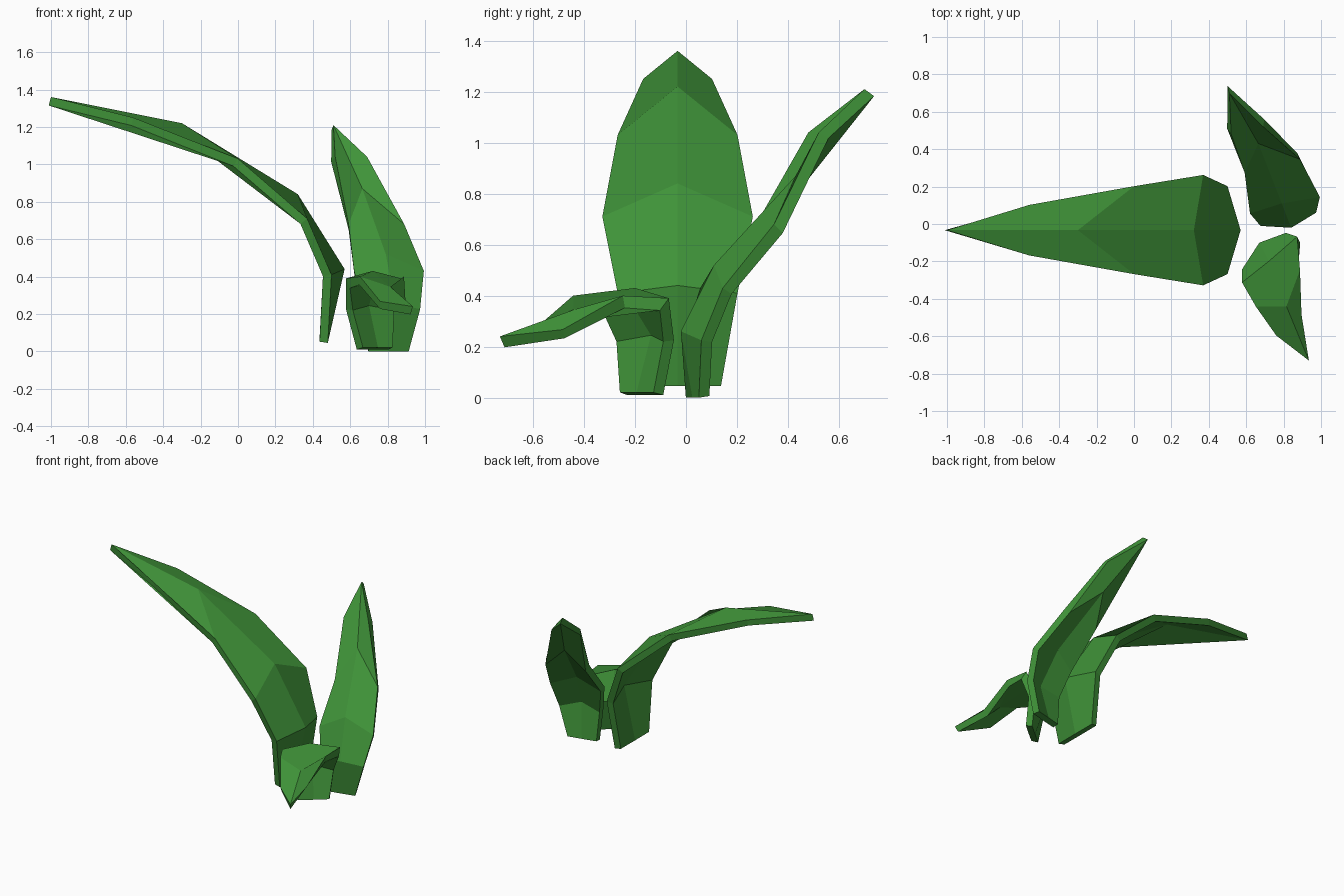
import bpy
import bmesh
from mathutils import Vector

cube = bpy.data.objects.get("Cube")
if cube:
    bpy.data.objects.remove(cube, do_unlink=True)

# Single leaf colour
green = bpy.data.materials.new("leaf_green")
color = (0.05, 0.29, 0.04, 1)
green.use_nodes = True
green.diffuse_color = color
shader = green.node_tree.nodes["Principled BSDF"]
shader.inputs["Base Color"].default_value = color
shader.inputs["Roughness"].default_value = 0.9

# Half width of a full-size leaf at each row, from tip to base
HALF_WIDTHS = (0.135, 0.235, 0.295, 0.235, 0.17)
THICKNESS = 0.045


def make_leaf(name, tip, rows, ridge, across, scale):
    """Folded leaf: rows are edge midpoints, ridge is the raised centre fold."""
    bm = bmesh.new()
    across = Vector(across).normalized()
    tip_vert = bm.verts.new(tip)
    left, right = [], []
    for row, half in zip(rows, HALF_WIDTHS):
        offset = across * half * scale
        left.append(bm.verts.new(Vector(row) - offset))
        right.append(bm.verts.new(Vector(row) + offset))
    centre = [bm.verts.new(p) for p in ridge]
    centre.append(bm.verts.new(rows[-1]))

    # Pointed end, then pairs of panels down to the base
    bm.faces.new((left[1], centre[0], tip_vert, left[0]))
    bm.faces.new((centre[0], right[1], right[0], tip_vert))
    for i in range(len(centre) - 1):
        bm.faces.new((left[i + 2], centre[i + 1], centre[i], left[i + 1]))
        bm.faces.new((centre[i + 1], right[i + 2], right[i + 1], centre[i]))

    mesh = bpy.data.meshes.new(name)
    bm.to_mesh(mesh)
    bm.free()
    mesh.materials.append(green)
    leaf = bpy.data.objects.new(name, mesh)
    bpy.context.collection.objects.link(leaf)

    # Thickness grows to the inner side of the curl
    solid = leaf.modifiers.new("thickness", "SOLIDIFY")
    solid.thickness = THICKNESS
    solid.offset = -1
    solid.use_even_offset = True
    return leaf


# Large leaf arching to the right
mid = -0.033
make_leaf(
    "large_leaf",
    tip=(-1, mid, 1.36),
    rows=[(x, mid, z) for x, z in
          ((-0.56, 1.25), (0, 1.03), (0.37, 0.71), (0.5, 0.41), (0.48, 0.045))],
    ridge=[(x, mid, z) for x, z in ((-0.3, 1.22), (0.32, 0.84), (0.57, 0.44))],
    across=(0, 1, 0),
    scale=1,
)

# Medium leaf leaning to the back
make_leaf(
    "back_leaf",
    tip=(0.51, 0.7, 1.21),
    rows=[(0.605, 0.5, 1.04), (0.74, 0.31, 0.68), (0.807, 0.1, 0.43),
          (0.825, 0.025, 0.225), (0.805, 0.025, 0)],
    ridge=[(0.665, 0.43, 0.87), (0.79, 0.11, 0.52), (0.84, -0.02, 0.26)],
    across=(0.97, 0.23, 0),
    scale=0.65,
)

# Drooping leaf at the front
make_leaf(
    "front_leaf",
    tip=(0.935, -0.73, 0.24),
    rows=[(0.828, -0.54, 0.267), (0.77, -0.345, 0.4), (0.725, -0.19, 0.39),
          (0.695, -0.145, 0.225), (0.72, -0.16, 0.01)],
    ridge=[(0.815, -0.44, 0.345), (0.72, -0.2, 0.43), (0.67, -0.1, 0.25)],
    across=(-0.77, -0.64, 0),
    scale=0.65,
)
